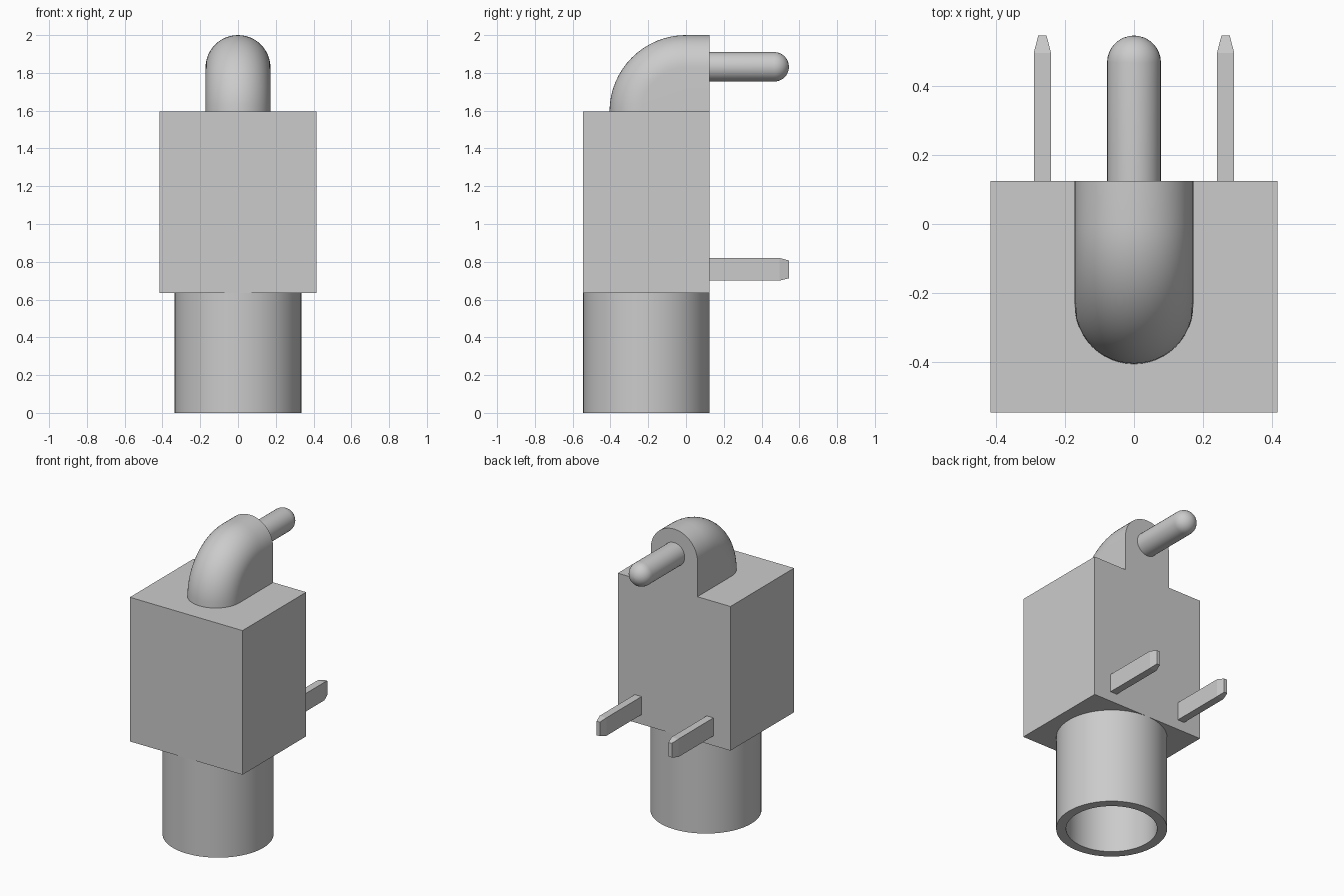
import bpy, bmesh, math
from mathutils import Matrix, Vector

if "Cube" in bpy.data.objects:
    bpy.data.objects.remove(bpy.data.objects["Cube"], do_unlink=True)

grey = bpy.data.materials.new("light_grey")
grey.use_nodes = True
colour = (0.6, 0.6, 0.6, 1)
grey.diffuse_color = colour
grey.node_tree.nodes["Principled BSDF"].inputs["Base Color"].default_value = colour

BACK = 0.125       # rear face of the housing
TIP = 0.545        # end of all the pins
BASE, TOP = 0.635, 1.595
AXIS_Y = -0.21     # barrel axis


def finish(name, bm, smooth=False):
    bmesh.ops.remove_doubles(bm, verts=bm.verts, dist=1e-5)
    bmesh.ops.recalc_face_normals(bm, faces=bm.faces)
    mesh = bpy.data.meshes.new(name)
    bm.to_mesh(mesh)
    bm.free()
    mesh.materials.append(grey)
    ob = bpy.data.objects.new(name, mesh)
    bpy.context.collection.objects.link(ob)
    if smooth:
        bpy.ops.object.select_all(action='DESELECT')
        ob.select_set(True)
        bpy.context.view_layer.objects.active = ob
        bpy.ops.object.shade_smooth_by_angle(angle=math.radians(35))
    return ob


def loft(name, rings, caps=True, smooth=False, closed=False):
    """Skin a list of equal-length point loops."""
    bm = bmesh.new()
    loops = [[bm.verts.new(p) for p in ring] for ring in rings]
    pairs = list(zip(loops, loops[1:])) + ([(loops[-1], loops[0])] if closed else [])
    for a, b in pairs:
        for i in range(len(a)):
            j = (i + 1) % len(a)
            bm.faces.new((a[i], a[j], b[j], b[i]))
    if caps:
        bm.faces.new(loops[0])
        bm.faces.new(loops[-1])
    return finish(name, bm, smooth)


def circle(r, h, n):
    return [Vector((r * math.cos(2 * math.pi * i / n),
                    r * math.sin(2 * math.pi * i / n), h)) for i in range(n)]


def rect(x, y, z, hx, hz):
    return [(x - hx, y, z - hz), (x + hx, y, z - hz), (x + hx, y, z + hz), (x - hx, y, z + hz)]


# Housing block
zc, hz = (BASE + TOP) / 2, (TOP - BASE) / 2
loft("housing", [rect(0, -0.545, zc, 0.415, hz), rect(0, BACK, zc, 0.415, hz)])

# Hollow barrel below the housing
shift = Vector((0, AXIS_Y, 0))
section = [(0.335, 0), (0.335, BASE), (0.275, BASE), (0.275, 0)]
loft("barrel", [[p + shift for p in circle(r, z, 64)] for r, z in section],
     caps=False, smooth=True, closed=True)

# Elbow: arched section turned a quarter circle, then run straight to the back
R, MID, N = 0.172, 0.233, 24
arch = [(-R, 0)]
arch += [(-R * math.cos(math.pi * i / N), MID + R * math.sin(math.pi * i / N))
         for i in range(N + 1)]
arch += [(R, 0)]
rings = []
for k in range(17):
    t = math.pi / 2 * k / 16
    rings.append([(x, -r * math.cos(t), TOP + r * math.sin(t)) for x, r in arch])
rings.append([(x, BACK, TOP + r) for x, r in arch])
loft("elbow", rings, smooth=True)

# Round centre pin with a domed end
PR = 0.078
profile = [(PR, BACK - 0.02)]
profile += [(PR * math.cos(a), TIP - PR + PR * math.sin(a))
            for a in (math.pi / 2 * k / 8 for k in range(8))]
profile += [(0.002, TIP)]
turn = Matrix.Translation((0, 0, TOP + MID + 0.004)) @ Matrix.Rotation(-math.pi / 2, 4, 'X')
loft("centre_pin", [[turn @ p for p in circle(r, h, 32)] for r, h in profile], smooth=True)

# Flat mounting pins with chamfered tips
for side, x in (("left", 0.265), ("right", -0.265)):
    loft(side + "_mounting_pin", [rect(x, BACK - 0.02, 0.76, 0.025, 0.06),
                                  rect(x, 0.495, 0.76, 0.025, 0.06),
                                  rect(x, TIP, 0.76, 0.012, 0.047)])
